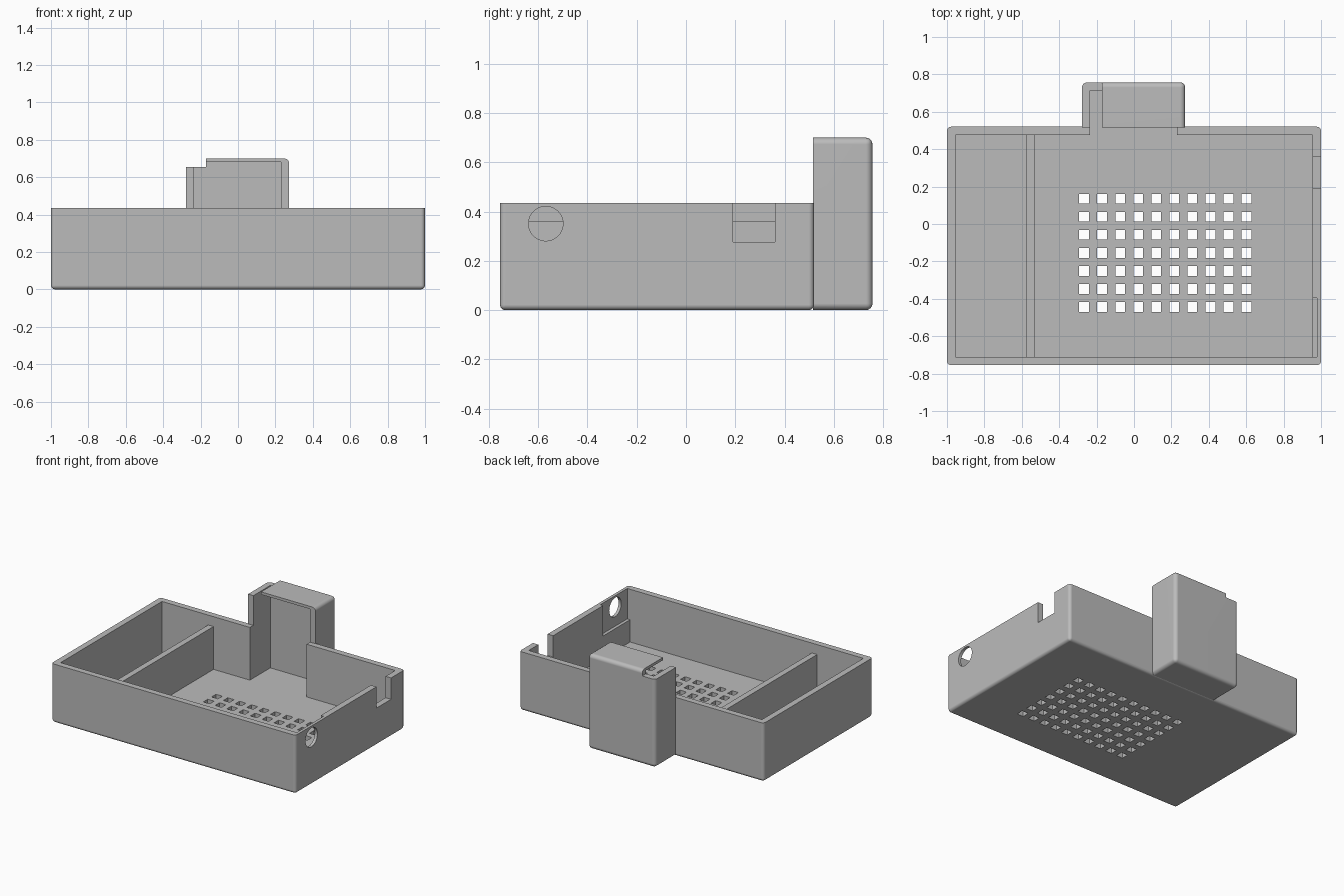
import bpy, bmesh, math
from mathutils import Matrix, Vector

cube = bpy.data.objects.get("Cube")
if cube:
    bpy.data.objects.remove(cube, do_unlink=True)

grey = bpy.data.materials.new("plain grey")
grey.use_nodes = True
grey.diffuse_color = (0.5, 0.5, 0.5, 1)
grey.node_tree.nodes["Principled BSDF"].inputs["Base Color"].default_value = (0.5, 0.5, 0.5, 1)


def make_object(name, bm):
    mesh = bpy.data.meshes.new(name)
    bm.to_mesh(mesh)
    bm.free()
    obj = bpy.data.objects.new(name, mesh)
    bpy.context.collection.objects.link(obj)
    return obj


def add_box(bm, x, y, z):
    """Box spanning three (low, high) ranges."""
    size = [b - a for a, b in (x, y, z)]
    mid = [(a + b) / 2 for a, b in (x, y, z)]
    bmesh.ops.create_cube(bm, size=1, matrix=Matrix.Translation(mid) @ Matrix.Diagonal((*size, 1)))


def box(name, x, y, z, radius=0, sharp_side=None):
    """Box with rounded edges, except those around the face pointing to sharp_side."""
    bm = bmesh.new()
    add_box(bm, x, y, z)
    if radius:
        bm.normal_update()
        side = Vector(sharp_side)
        edges = [e for e in bm.edges if all(f.normal.dot(side) < 0.9 for f in e.link_faces)]
        bmesh.ops.bevel(bm, geom=edges, offset=radius, segments=4, profile=0.5, affect='EDGES')
    return make_object(name, bm)


def combine(target, tool, operation):
    mod = target.modifiers.new(tool.name, 'BOOLEAN')
    mod.operation = operation
    mod.solver = 'EXACT'
    mod.object = tool
    bpy.context.view_layer.objects.active = target
    bpy.ops.object.modifier_apply(modifier=mod.name)
    bpy.data.objects.remove(tool, do_unlink=True)


WALL, RIM, FLOOR = 0.045, 0.435, 0.045

# Outer body: wide tray plus tall rear tower
case = box("case_shell", (-1, 1), (-0.755, 0.52), (0, RIM), 0.022, (0, 0, 1))
tower = box("tower", (-0.278, 0.274), (0.515, 0.757), (0, 0.70), 0.027, (0, -1, 0))
combine(case, tower, 'UNION')

# Cavities, tower top notch, side slot and thinned wall around the round port
cutters = [
    ("tray_cavity", (-0.955, 0.955), (-0.71, 0.475), (FLOOR, 0.9)),
    ("tower_cavity", (-0.235, 0.23), (0.3, 0.713), (FLOOR, 0.68)),
    ("tower_notch", (-0.4, -0.172), (0.3, 0.9), (0.655, 0.9)),
    ("side_slot", (0.9, 1.1), (0.19, 0.362), (0.277, 0.6)),
    ("port_recess", (0.9, 0.978), (-0.71, -0.395), (0.21, 0.6)),
]
for cutter in cutters:
    combine(case, box(*cutter), 'DIFFERENCE')

# Round port in the side wall
bm = bmesh.new()
bmesh.ops.create_cone(bm, cap_ends=True, segments=40, radius1=0.07, radius2=0.07, depth=0.3,
                      matrix=Matrix.Translation((1, -0.569, 0.351)) @ Matrix.Rotation(math.pi / 2, 4, 'Y'))
combine(case, make_object("port_hole", bm), 'DIFFERENCE')

# Grid of square vents through the floor
bm = bmesh.new()
pitch, half = 0.0965, 0.026
for col in range(10):
    for row in range(7):
        cx, cy = -0.267 + col * pitch, -0.444 + row * pitch
        add_box(bm, (cx - half, cx + half), (cy - half, cy + half), (-0.1, 0.1))
combine(case, make_object("vents", bm), 'DIFFERENCE')

# Low partition wall across the tray
divider = box("divider", (-0.577, -0.533), (-0.72, 0.485), (0.03, 0.362))

for obj in (case, divider):
    obj.data.materials.clear()
    obj.data.materials.append(grey)
    for poly in obj.data.polygons:
        poly.material_index = 0

# Smooth rounded edges, flat walls
bpy.ops.object.select_all(action='DESELECT')
case.select_set(True)
bpy.context.view_layer.objects.active = case
bpy.ops.object.shade_smooth_by_angle(angle=math.radians(30))
weighted = case.modifiers.new("flat_walls", 'WEIGHTED_NORMAL')
weighted.keep_sharp = True
